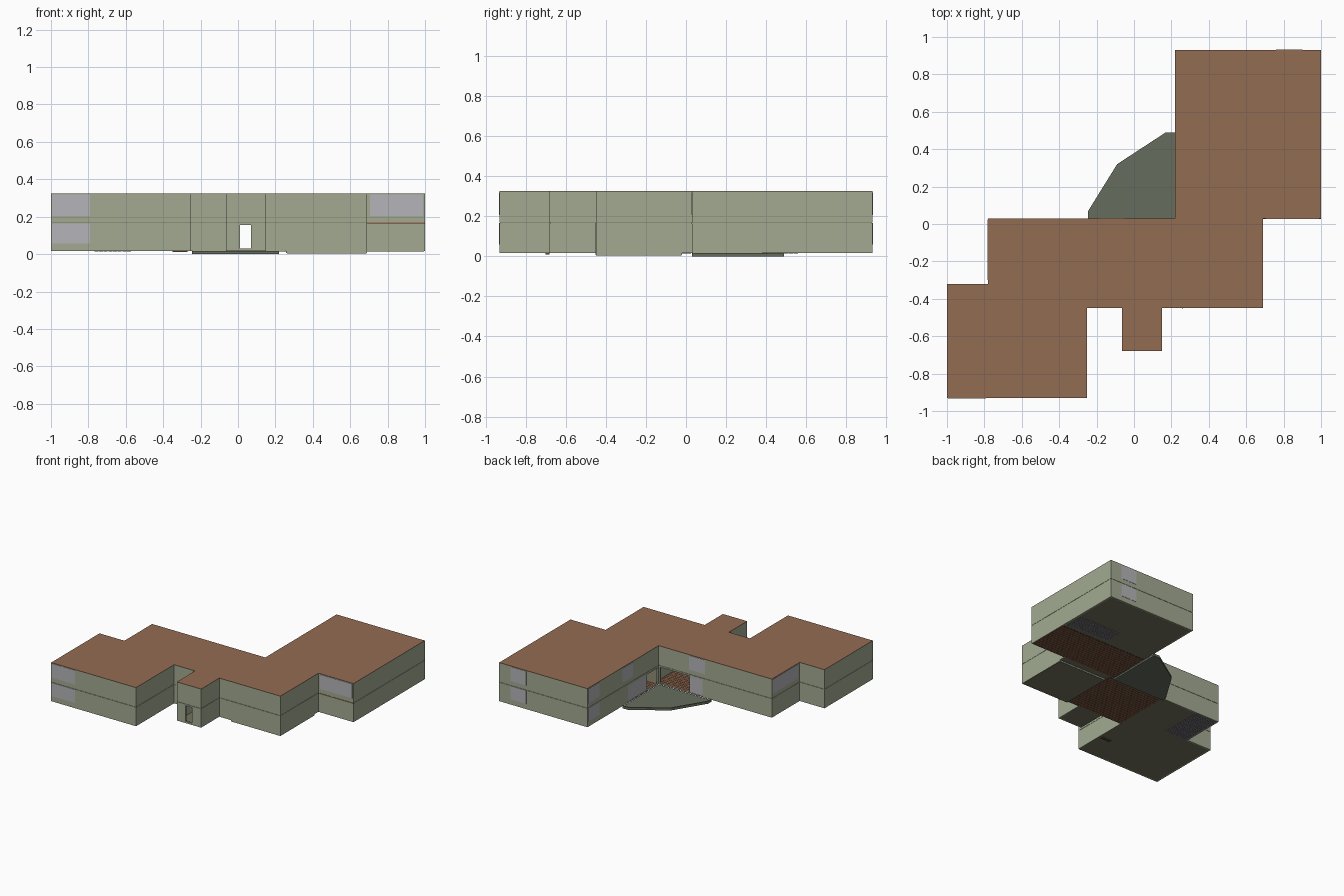
import bpy, bmesh, math
from mathutils import Vector

if "Cube" in bpy.data.objects:
    bpy.data.objects.remove(bpy.data.objects["Cube"])


def mat(name, r, g, b):
    m = bpy.data.materials.new(name)
    m.diffuse_color = (r, g, b, 1)
    m.use_nodes = True
    m.node_tree.nodes["Principled BSDF"].inputs["Base Color"].default_value = m.diffuse_color
    return m


WALL = mat("sage_wall", .36, .40, .285)
ROOF = mat("brown_roof", .29, .15, .085)
DECK = mat("dark_deck", .13, .155, .11)
GLASS = mat("window_grey", .46, .46, .49)
FLOOR = mat("olive_floor", .17, .17, .11)
WOOD = mat("wood", .25, .12, .07)
WOOD2 = mat("wood_dark", .13, .065, .04)
TILE = mat("grey_tile", .22, .22, .25)
T = .012  # wall thickness


def finish(name, bm, m):
    bmesh.ops.recalc_face_normals(bm, faces=bm.faces)
    me = bpy.data.meshes.new(name)
    bm.to_mesh(me)
    bm.free()
    ob = bpy.data.objects.new(name, me)
    me.materials.append(m)
    bpy.context.collection.objects.link(ob)
    return ob


def add_box(bm, x0, x1, y0, y1, z0, z1):
    vs = bmesh.ops.create_cube(bm, size=1)["verts"]
    for v in vs:
        v.co = ((x0 + x1) / 2 + v.co.x * (x1 - x0),
                (y0 + y1) / 2 + v.co.y * (y1 - y0),
                (z0 + z1) / 2 + v.co.z * (z1 - z0))


def boxes(name, m, *dims):
    bm = bmesh.new()
    for d in dims:
        add_box(bm, *d)
    return finish(name, bm, m)


def slab(name, pts, z0, z1, m):
    bm = bmesh.new()
    f = bm.faces.new([bm.verts.new((x, y, z0)) for x, y in pts])
    ex = bmesh.ops.extrude_face_region(bm, geom=[f])["geom"]
    for v in ex:
        if isinstance(v, bmesh.types.BMVert):
            v.co.z = z1
    return finish(name, bm, m)


def inset(pts, d):
    # moves every edge of a right-angled counter-clockwise outline inward
    out = []
    for i, p in enumerate(pts):
        e0 = (Vector(p) - Vector(pts[i - 1])).normalized()
        e1 = (Vector(pts[(i + 1) % len(pts)]) - Vector(p)).normalized()
        out.append(tuple(Vector(p) + d * (Vector((-e0.y, e0.x)) + Vector((-e1.y, e1.x)))))
    return out


def walls(name, pts, z0, z1, holes={}):
    # holes: edge index -> list of (start, end, bottom, top) along x or y
    bm = bmesh.new()
    inner = inset(pts, T)
    for i, p in enumerate(pts):
        q, ip = pts[(i + 1) % len(pts)], inner[i]
        along_x = abs(p[1] - q[1]) < 1e-6
        k, o = (0, 1) if along_x else (1, 0)
        lo, hi = sorted((p[k], q[k]))
        t0, t1 = sorted((p[o], ip[o]))
        rects, cur = [], lo
        for a, b, c, d in holes.get(i, []):
            rects += [(cur, a, z0, z1), (a, b, z0, c), (a, b, d, z1)]
            cur = b
        rects.append((cur, hi, z0, z1))
        for a, b, c, d in rects:
            if b - a > 1e-5 and d - c > 1e-5:
                add_box(bm, *((a, b, t0, t1) if along_x else (t0, t1, a, b)), c, d)
    return finish(name, bm, WALL)


OUT = [(-1, -.93), (-.25, -.93), (-.25, -.45), (-.065, -.45), (-.065, -.68), (.15, -.68),
       (.15, -.45), (.69, -.45), (.69, .03), (1, .03), (1, .93), (.22, .93), (.22, .03),
       (-.78, .03), (-.78, -.32), (-1, -.32)]

# two storeys of outer walls: entrance door, and the open corner onto the deck
walls("lower_walls", OUT, .016, .167, {
    4: [(.012, .07, .03, .155)],
    11: [(.042, .42, .022, .15)],
    12: [(-.165, .208, .022, .155)]})
walls("upper_walls", OUT, .169, .322)
slab("middle_floor", inset(OUT, .004), .161, .173, FLOOR)
slab("roof", OUT, .3215, .3245, ROOF)
slab("ground_floor", inset(OUT, .002), .016, .02, FLOOR)

# lowered room at the front right
boxes("lowered_room_base", WALL, (.26, .69, -.45, -.02, .006, .018))
boxes("lowered_room_floor", FLOOR, (.262, .688, -.448, -.022, .0045, .0065))
boxes("lowered_room_corner", WALL, (.256, .262, -.4515, -.45, .006, .167))

# inner partitions around the living area
boxes("partitions", WALL,
      (.255, .265, -.44, -.02, .02, .161), (-.255, -.245, -.45, .02, .02, .161),
      (.23, .99, .425, .435, .02, .161))


# board floors and tiled floors
def boards(name, x0, x1, y0, y1, n):
    w = (y1 - y0) / n
    for par, m in ((0, WOOD), (1, WOOD2)):
        boxes(name + ("_light", "_dark")[par], m,
              *[(x0, x1, y0 + i * w, y0 + (i + 1) * w, .0135 + par * .001, .0225 - par * .001)
                for i in range(par, n, 2)])


boards("wing_boards", .225, .995, .035, .38, 28)
boards("hall_boards", -.243, .253, -.445, .025, 38)


def tiles(name, x0, x1, y0, y1, nx, ny):
    w, h = (x1 - x0) / nx, (y1 - y0) / ny
    boxes(name, TILE, *[(x0 + i * w + .002, x0 + (i + 1) * w - .002,
                         y0 + j * h + .002, y0 + (j + 1) * h - .002, .0135, .0215)
                        for i in range(nx) for j in range(ny)])


tiles("wing_tiles", .60, .97, .41, .56, 14, 6)
tiles("back_tiles", -.77, -.57, -.33, .02, 8, 14)
boxes("threshold", WOOD2, (-.35, -.27, -.70, -.68, .01, .02))

# deck with a raised rim in the inner corner
D = [(-.245, .03), (.22, .03), (.22, .49), (.17, .49), (-.09, .32), (-.245, .07)]
slab("deck", D, 0, .014, DECK)
bm = bmesh.new()
for a, b in ((2, 3), (3, 4), (4, 5), (5, 0)):
    p, q = Vector(D[a]), Vector(D[b])
    d = (q - p).normalized()
    n = Vector((-d.y, d.x)) * .01
    ring = [[bm.verts.new((*c, z)) for c in (p, q, q + n, p + n)] for z in (.0, .019)]
    bm.faces.new(ring[0])
    bm.faces.new(ring[1])
    for i in range(4):
        j = (i + 1) % 4
        bm.faces.new((ring[0][i], ring[0][j], ring[1][j], ring[1][i]))
finish("deck_rim", bm, DECK)

# windows: panes standing just proud of the walls
UP, LOW, e = (.205, .318), (.058, .165), .002
panes = []
for z in (UP, LOW):
    panes += [(-.995, -.79, -.93 - e, -.925, *z),      # left wing front
              (.76, .9, .925, .93 + e, *z),            # right wing back
              (.22 - e, .225, .78, .92, *z)]           # right wing side
panes += [(.705, .99, .03 - e, .035, *UP),
          (.22 - e, .225, .36, .49, *UP),
          (-.19, -.05, .025, .03 + e, *UP),
          (-.78 - e, -.775, -.30, .025, *UP),
          (.224, .228, .17, .42, .022, .15),           # sliding doors
          (-.165, -.05, .022, .026, .022, .155)]
boxes("windows", GLASS, *panes)
boxes("front_trim", WOOD, (.69, 1, .03 - e, .034, .162, .169))
